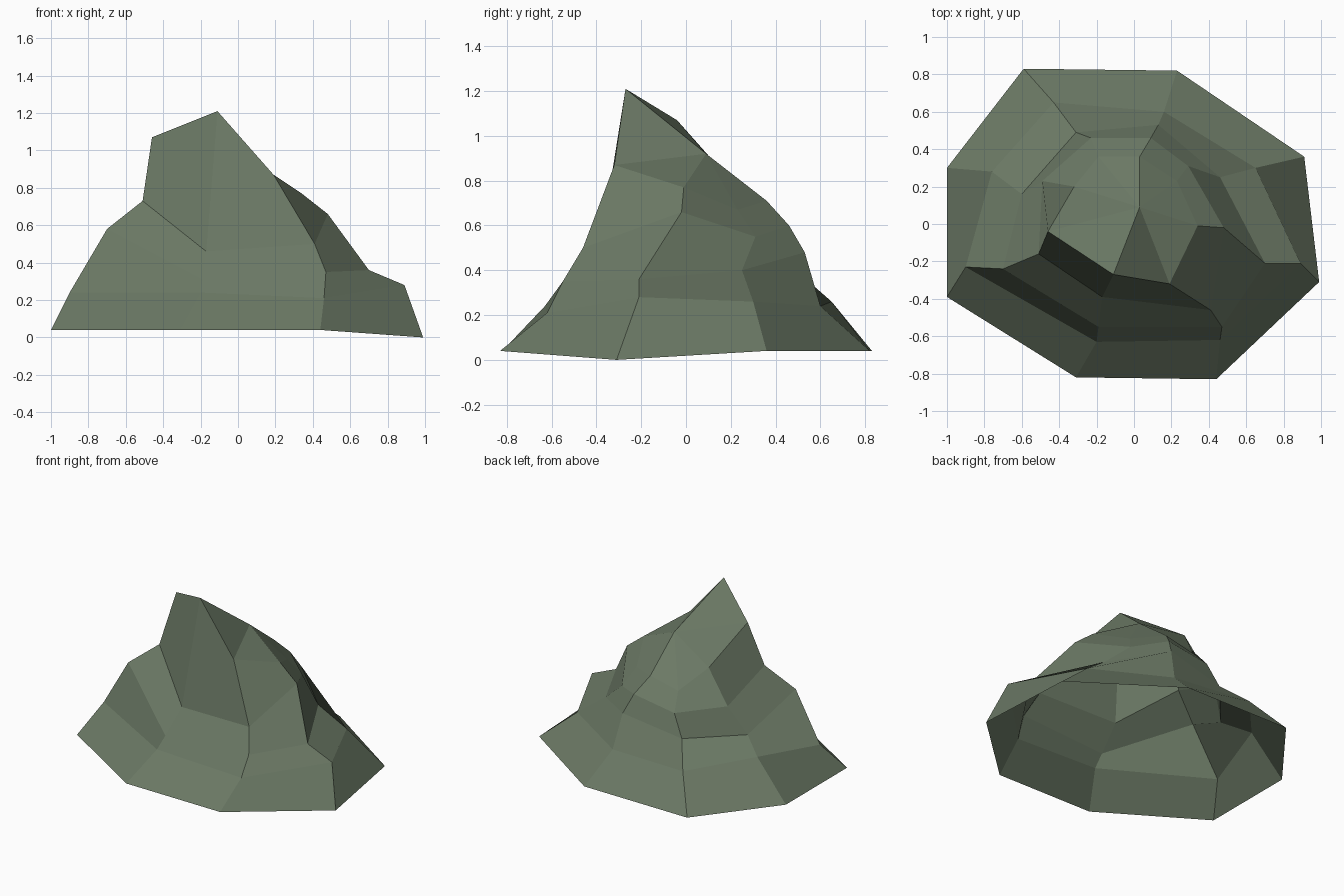
import bpy
import bmesh

# Remove the default object
default_cube = bpy.data.objects.get("Cube")
if default_cube:
    bpy.data.objects.remove(default_cube, do_unlink=True)


def make_material(name, colour):
    material = bpy.data.materials.new(name)
    material.use_nodes = True
    material.diffuse_color = colour
    shader = next(node for node in material.node_tree.nodes
                  if node.type == "BSDF_PRINCIPLED")
    shader.inputs["Base Color"].default_value = colour
    return material


# Ridge profiles, each climbing from the foot of the rock to its shoulder
right_ridge = [(.99, -.31, 0), (.89, -.21, .28), (.7, -.21, .36),
               (.48, -.02, .66), (.34, -.01, .77)]
right_back_ridge = [(.91, .36, .04), (.65, .3, .26), (.46, .25, .4),
                    (.29, .31, .55), (.23, .23, .67)]
back_ridge = [(.23, .82, .04), (.16, .6, .24), (.13, .53, .48),
              (.09, .46, .6), (.03, .36, .71)]
left_back_ridge = [(-.59, .83, .04), (-.43, .65, .26), (-.31, .49, .4),
                   (-.23, .46, .55), (-.19, .36, .66)]
left_ridge = [(-1, .3, .04), (-.76, .28, .31), (-.6, .16, .38),
              (-.49, .23, .58), (-.32, .2, .8)]
left_front_ridge = [(-1, -.39, .04), (-.9, -.23, .24), (-.7, -.24, .58),
                    (-.51, -.16, .73), (-.46, -.04, 1.07)]
front_ridge = [(-.31, -.82, .04), (-.2, -.63, .24), (-.19, -.55, .31),
               (-.17, -.39, .46), (-.11, -.27, 1.21)]
right_front_ridge = [(.44, -.83, .04), (.46, -.62, .21), (.47, -.55, .35),
                     (.41, -.46, .5), (.19, -.32, .87)]
summit_point = (.03, .09, .92)


def build_rock(name, ridges, summit, material):
    """Skin neighbouring ridges with faces, then close the summit with a fan."""
    bm = bmesh.new()
    columns = [[bm.verts.new(point) for point in ridge] for ridge in ridges]
    top = bm.verts.new(summit)
    neighbours = columns[1:] + columns[:1]
    for near, far in zip(columns, neighbours):
        # Rock flank between two ridges
        for low_a, low_b, high_b, high_a in zip(near, far, far[1:], near[1:]):
            bm.faces.new((low_a, low_b, high_b, high_a))
        # Sloping summit facet
        bm.faces.new((near[-1], far[-1], top))
    for face in bm.faces:
        face.smooth = False
    mesh = bpy.data.meshes.new(name)
    bm.to_mesh(mesh)
    bm.free()
    mesh.materials.append(material)
    rock = bpy.data.objects.new(name, mesh)
    bpy.context.collection.objects.link(rock)
    return rock


# Faceted rock, open underneath
stone = make_material("mossy_grey_stone", (.147, .191, .13, 1))
build_rock("rock",
           [right_ridge, right_back_ridge, back_ridge, left_back_ridge,
            left_ridge, left_front_ridge, front_ridge, right_front_ridge],
           summit_point, stone)
